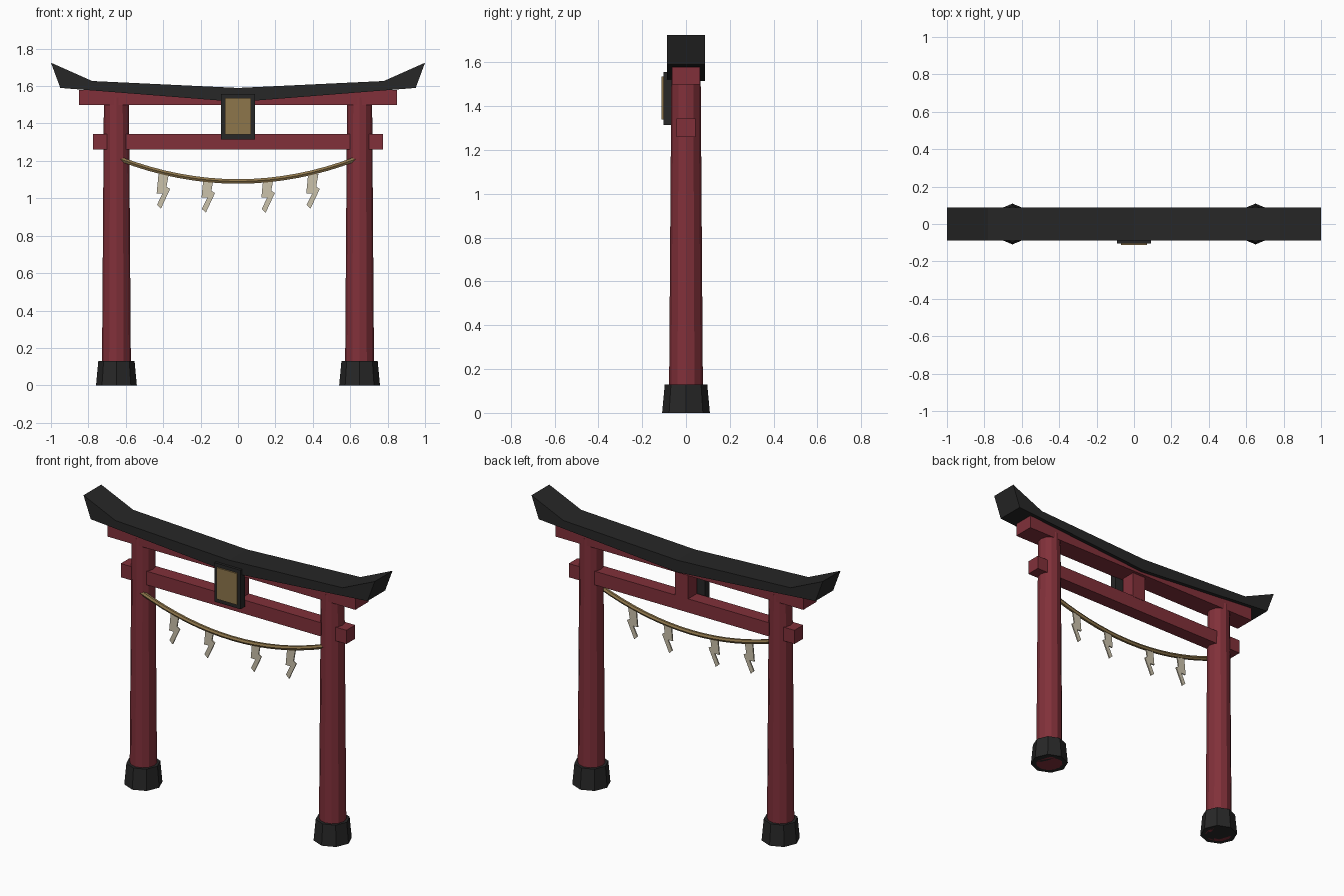
import bpy, bmesh, math
from mathutils import Vector

cube = bpy.data.objects.get("Cube")
if cube:
    bpy.data.objects.remove(cube)


def material(name, rgb):
    m = bpy.data.materials.new(name)
    m.use_nodes = True
    m.diffuse_color = (*rgb, 1)
    bsdf = next(n for n in m.node_tree.nodes if n.type == 'BSDF_PRINCIPLED')
    bsdf.inputs["Base Color"].default_value = (*rgb, 1)
    bsdf.inputs["Roughness"].default_value = 0.9
    return m


red = material("dark red", (0.22, 0.03, 0.042))
black = material("charcoal", (0.02, 0.02, 0.02))
gold = material("dull gold", (0.27, 0.18, 0.07))
paper = material("paper beige", (0.6, 0.54, 0.41))


def finish(name, bm, mat):
    bmesh.ops.recalc_face_normals(bm, faces=bm.faces)
    mesh = bpy.data.meshes.new(name)
    bm.to_mesh(mesh)
    bm.free()
    mesh.materials.append(mat)
    obj = bpy.data.objects.new(name, mesh)
    bpy.context.collection.objects.link(obj)
    return obj


def box(name, low, high, mat):
    low, high = Vector(low), Vector(high)
    bm = bmesh.new()
    bmesh.ops.create_cube(bm, size=1)
    bmesh.ops.scale(bm, vec=high - low, verts=bm.verts)
    bmesh.ops.translate(bm, vec=(low + high) / 2, verts=bm.verts)
    return finish(name, bm, mat)


def taper(name, x, sides, r_low, r_high, z_low, z_high, mat):
    bm = bmesh.new()
    bmesh.ops.create_cone(bm, cap_ends=True, segments=sides, radius1=r_low,
                          radius2=r_high, depth=z_high - z_low)
    bmesh.ops.translate(bm, vec=(x, 0, (z_low + z_high) / 2), verts=bm.verts)
    return finish(name, bm, mat)


def plate(name, outline, y_front, y_back, mat):
    """Extrude an outline in x and z along y."""
    bm = bmesh.new()
    face = bm.faces.new([bm.verts.new((x, y_front, z)) for x, z in outline])
    new = bmesh.ops.extrude_face_region(bm, geom=[face])["geom"]
    bmesh.ops.translate(bm, vec=(0, y_back - y_front, 0),
                        verts=[v for v in new if isinstance(v, bmesh.types.BMVert)])
    return finish(name, bm, mat)


# Posts and their stone feet
for side, sx in (("left", 1), ("right", -1)):
    taper(side + "_post", sx * 0.65, 12, 0.078, 0.067, 0, 1.54, red)
    taper(side + "_foot", sx * 0.65, 8, 0.109, 0.097, 0, 0.13, black)

# Cross beams and the short strut between them
box("upper_beam", (-0.85, -0.064, 1.5), (0.85, 0.064, 1.58), red)
box("lower_beam", (-0.775, -0.043, 1.26), (0.775, 0.043, 1.345), red)
box("centre_strut", (-0.045, -0.045, 1.34), (0.045, 0.045, 1.51), red)

# Roof beam: sagging in the middle, with upturned ends
top = [(-1, 1.725), (-0.78, 1.627), (0, 1.59), (0.78, 1.627), (1, 1.725)]
bottom = [(0.95, 1.59), (0, 1.515), (-0.95, 1.59)]
roof = plate("roof_beam", top + bottom, -0.087, 0.087, black)

# Framed plaque
box("plaque_frame", (-0.09, -0.103, 1.315), (0.09, -0.06, 1.557), black)
box("plaque_panel", (-0.07, -0.112, 1.34), (0.07, -0.103, 1.535), gold)


# Hanging rope, a six-sided tube along a sagging curve
def sag(x):
    return 1.09 + 0.12 * (x / 0.63) ** 2


ROPE_Y, ROPE_R, STEPS = -0.05, 0.014, 16
bm = bmesh.new()
rings = []
for i in range(STEPS + 1):
    x = -0.63 + 1.26 * i / STEPS
    slope = math.atan(0.24 * x / 0.63 ** 2)
    ring = []
    for k in range(6):
        a = math.tau * k / 6
        off = ROPE_R * math.sin(a)
        ring.append(bm.verts.new((x - off * math.sin(slope),
                                  ROPE_Y + ROPE_R * math.cos(a),
                                  sag(x) + off * math.cos(slope))))
    rings.append(ring)
for a, b in zip(rings, rings[1:]):
    for k in range(6):
        n = (k + 1) % 6
        bm.faces.new((a[k], a[n], b[n], b[k]))
bm.faces.new(rings[0])
bm.faces.new(rings[-1])
finish("rope", bm, gold)

# Zigzag paper streamers
zigzag = [(-0.025, 0), (0.03, 0), (0.018, -0.068), (0.037, -0.08),
          (-0.012, -0.185), (-0.006, -0.165), (-0.033, -0.165),
          (-0.004, -0.105), (-0.035, -0.105)]
zigzag = [p for i, p in enumerate(zigzag) if i != 5]
for i, x in enumerate((-0.4, -0.16, 0.16, 0.4)):
    z = 1.108 + 0.022 * (abs(x) > 0.3)
    plate("streamer_%d" % (i + 1), [(x + px, z + pz) for px, pz in zigzag],
          ROPE_Y - 0.004, ROPE_Y + 0.004, paper)
